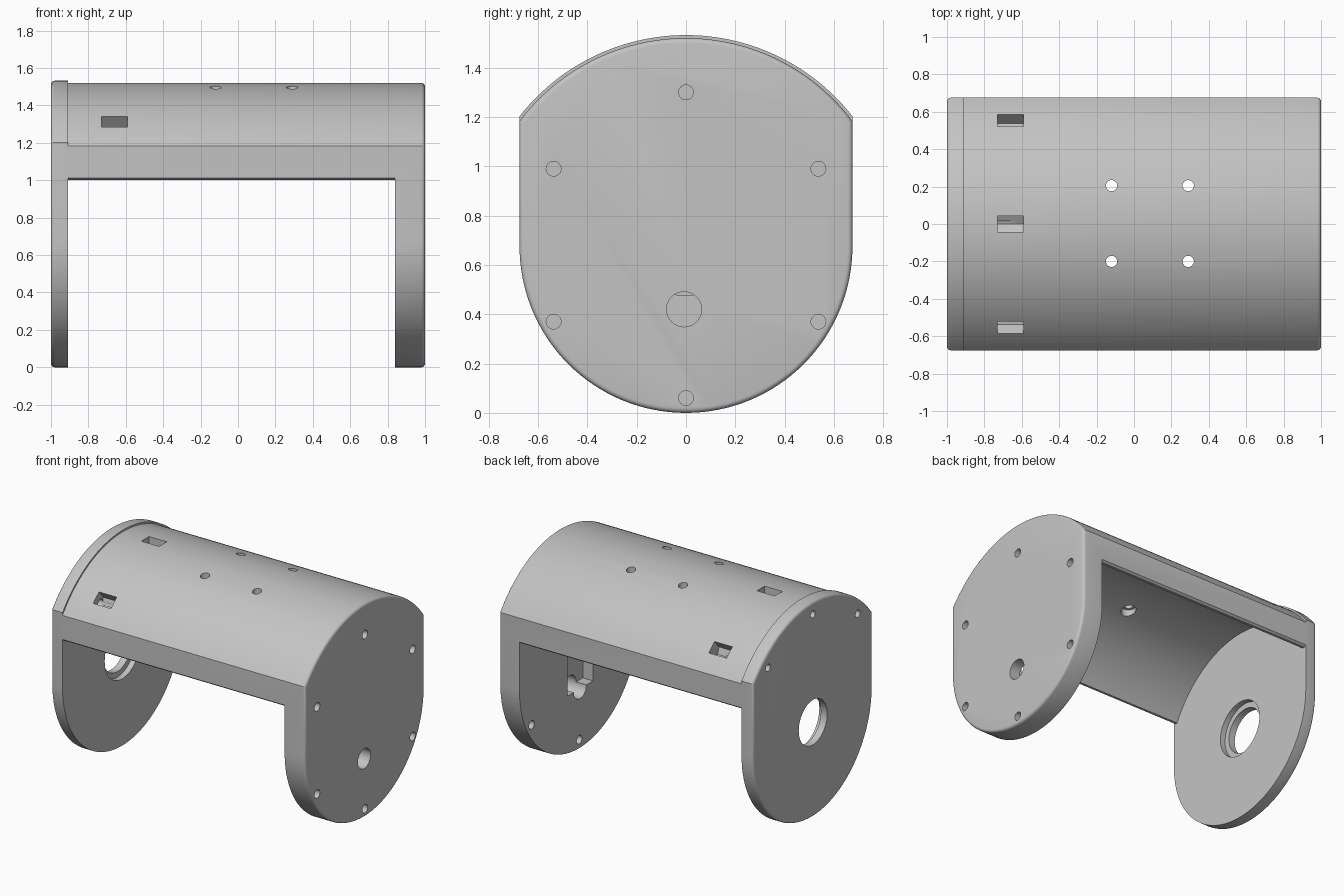
import bpy, bmesh
from math import sin, cos, asin, sqrt, pi, radians
from mathutils import Matrix, Vector

if "Cube" in bpy.data.objects:
    bpy.data.objects.remove(bpy.data.objects["Cube"])

HALF = 0.675      # half width, lower radius and axis height
ROOF = 0.845      # outer radius of the shell
BORE = 0.72       # inner radius of the shell
INNER_L, INNER_R = -0.91, 0.84

grey = bpy.data.materials.new("plain_grey")
grey.use_nodes = True
grey.diffuse_color = (0.55, 0.55, 0.55, 1)
grey.node_tree.nodes["Principled BSDF"].inputs["Base Color"].default_value = grey.diffuse_color


def arc(radius, start, end, steps):
    """Points (y, z) around the main axis; angles run counter-clockwise from +y."""
    return [(radius * cos(start + (end - start) * i / steps),
             HALF + radius * sin(start + (end - start) * i / steps)) for i in range(steps + 1)]


def outline(radius):
    """Round bottom, straight sides and a wider arched top."""
    a = pi / 2 - asin(HALF / radius)
    return arc(radius, a, pi - a, 48) + arc(HALF, pi, 2 * pi, 64)


def prism(name, points, x0, x1, round_x=None):
    """Extrude a (y, z) profile along x, optionally rounding the rim at round_x."""
    bm = bmesh.new()
    face = bm.faces.new([bm.verts.new((x0, y, z)) for y, z in points])
    grown = bmesh.ops.extrude_face_region(bm, geom=[face])["geom"]
    moved = [g for g in grown if isinstance(g, bmesh.types.BMVert)]
    bmesh.ops.translate(bm, verts=moved, vec=(x1 - x0, 0, 0))
    bmesh.ops.recalc_face_normals(bm, faces=bm.faces)
    if round_x is not None:
        rim = [e for e in bm.edges if all(abs(v.co.x - round_x) < 1e-5 for v in e.verts)]
        bmesh.ops.bevel(bm, geom=rim, offset=0.02, segments=4, profile=0.5, affect='EDGES')
    mesh = bpy.data.meshes.new(name)
    bm.to_mesh(mesh)
    bm.free()
    mesh.materials.append(grey)
    ob = bpy.data.objects.new(name, mesh)
    bpy.context.collection.objects.link(ob)
    return ob


def drill(axis, centre, radius, depth, sides=32):
    """Cylinder cutter along x or z."""
    bpy.ops.mesh.primitive_cylinder_add(vertices=sides, radius=radius, depth=depth, location=centre,
                                        rotation=(0, pi / 2 if axis == 'x' else 0, 0))
    return bpy.context.object


def x_drill(x0, x1, y, z, radius, sides=32):
    return drill('x', ((x0 + x1) / 2, y, z), radius, x1 - x0, sides)


def cut(target, cutters):
    """Subtract every cutter from the target, then discard the cutters."""
    bpy.ops.object.select_all(action='DESELECT')
    bpy.context.view_layer.objects.active = target
    target.select_set(True)
    for cutter in cutters:
        cutter.hide_render = True
        mod = target.modifiers.new("cut", 'BOOLEAN')
        mod.operation = 'DIFFERENCE'
        mod.solver = 'EXACT'
        mod.object = cutter
        bpy.ops.object.modifier_apply(modifier=mod.name)
        bpy.data.objects.remove(cutter)
    bpy.ops.object.shade_smooth_by_angle(angle=radians(25))


# Arched shell with its solid end plate
shell = prism("shell_and_end_plate", outline(ROOF), INNER_L, 1, round_x=1)

# Open space under the arch, with a slightly eased lower edge
floor_z = 1.0
a = asin((floor_z - HALF) / BORE)
under = [(-1, -0.5), (1, -0.5), (1, 1.012), (HALF, 1.012), (0.66, floor_z)]
under += arc(BORE, a, pi - a, 64)
under += [(-0.66, floor_z), (-HALF, 1.012), (-1, 1.012)]
cutters = [prism("under_space", under, INNER_L - 0.1, INNER_R)]

# Pilot holes through the roof, wider on the inside
for x in (-0.12, 0.29):
    for y in (-0.2, 0.205):
        cutters.append(drill('z', (x, y, 1.4), 0.03, 0.6))
        cutters.append(drill('z', (x, y, 1.3), 0.05, 0.2))

# Nut slots with pointed floors, and the screw holes that lead to them
screw_angles = [radians(d) for d in (-41, 0, 41)]
SCREW_R = 0.77
for t in screw_angles:
    slot = prism("nut_slot", [(-0.043, 0.768), (0, 0.743), (0.043, 0.768), (0.043, 1), (-0.043, 1)],
                 -0.73, -0.59)
    slot.data.transform(Matrix.Translation(Vector((0, 0, HALF))) @ Matrix.Rotation(t, 4, 'X'))
    cutters.append(slot)
    cutters.append(x_drill(-1.1, -0.66, SCREW_R * sin(t), HALF + SCREW_R * cos(t), 0.026, 20))

# End plate: rim holes, drive hole and inside pocket
for y, z in [(0, 1.3), (0, 0.06)] + [(s * 0.537, z) for s in (-1, 1) for z in (0.99, 0.37)]:
    cutters.append(x_drill(0.7, 1.1, y, z, 0.03, 24))
cutters.append(prism("pocket", [(-0.153, 0.42), (0.135, 0.42), (0.135, 0.85), (-0.153, 0.85)], 0.7, 0.92))
cutters.append(x_drill(0.7, 1.1, -0.008, 0.42, 0.071, 40))
cut(shell, cutters)

# Screwed-on end cap with a stepped bearing hole
cap = prism("end_cap", outline(0.857), -1, INNER_L, round_x=-1)
cutters = [x_drill(-1.1, -0.8, 0, HALF, 0.16, 48), x_drill(-0.95, -0.8, 0, HALF, 0.2, 48)]
for t in screw_angles:
    cutters.append(x_drill(-1.1, -0.8, SCREW_R * sin(t), HALF + SCREW_R * cos(t), 0.026, 20))
cut(cap, cutters)
